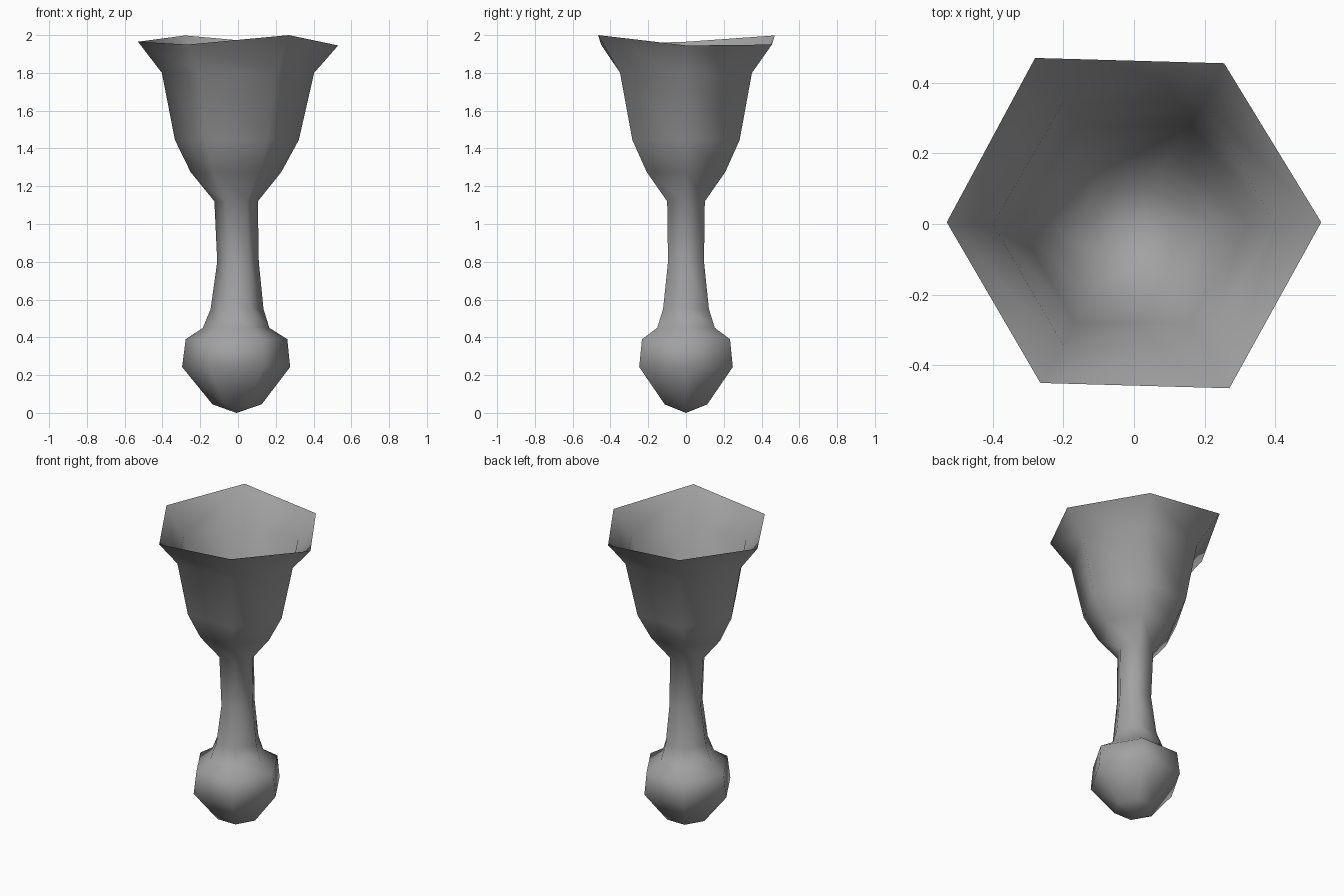
import bpy
import bmesh
from math import cos, sin, pi

cube = bpy.data.objects.get("Cube")
if cube:
    bpy.data.objects.remove(cube, do_unlink=True)

SIDES = 6
GREY = (0.36, 0.36, 0.36, 1.0)
mat = bpy.data.materials.new("plain grey")
mat.use_nodes = True
mat.diffuse_color = GREY
mat.node_tree.nodes["Principled BSDF"].inputs["Base Color"].default_value = GREY

# Uneven flared lip, counter-clockwise from the model's left
LIP = [(0.53, 0.005, 1.945), (0.255, 0.455, 1.95), (-0.28, 0.47, 1.998),
       (-0.53, 0.005, 1.965), (-0.265, -0.45, 1.95), (0.27, -0.465, 2.0)]

# Profiles as (height, radius, sideways offset), top to bottom
BOWL = [(1.80, 0.403, 0), (1.445, 0.328, -0.006), (1.275, 0.24, -0.011),
        (1.12, 0.115, -0.01)]
STEM = [(0.80, 0.11, 0), (0.55, 0.14, -0.005), (0.45, 0.176, -0.01)]
BULB = [(0.39, 0.269, -0.008), (0.243, 0.286, -0.01), (0.045, 0.13, -0.005)]


def ring(z, r, dx):
    return [(dx + r * cos(2 * pi * i / SIDES), r * sin(2 * pi * i / SIDES), z)
            for i in range(SIDES)]


def loft(name, rings, tip, inward=False):
    """Skin a stack of rings and close the lower end with a fan."""
    bm = bmesh.new()
    loops = [[bm.verts.new(p) for p in pts] for pts in rings]
    end = bm.verts.new(tip)
    for i in range(SIDES):
        j = (i + 1) % SIDES
        for upper, lower in zip(loops, loops[1:]):
            bm.faces.new((upper[i], lower[i], lower[j], upper[j]))
        bm.faces.new((loops[-1][i], end, loops[-1][j]))
    if inward:
        bmesh.ops.reverse_faces(bm, faces=bm.faces[:])
    for f in bm.faces:
        f.smooth = True
    mesh = bpy.data.meshes.new(name)
    bm.to_mesh(mesh)
    bm.free()
    mesh.materials.append(mat)
    obj = bpy.data.objects.new(name, mesh)
    bpy.context.collection.objects.link(obj)
    return obj


# Outer body: lip, bowl, stem and bulb foot
loft("goblet_body", [LIP] + [ring(*p) for p in BOWL + STEM + BULB],
     (-0.008, 0, 0.0))

# Inside of the bowl, a thin lining with a closed floor
loft("bowl_lining", [LIP] + [ring(z + 0.004, r - 0.004, dx) for z, r, dx in BOWL],
     (-0.01, 0, 1.12), inward=True)
